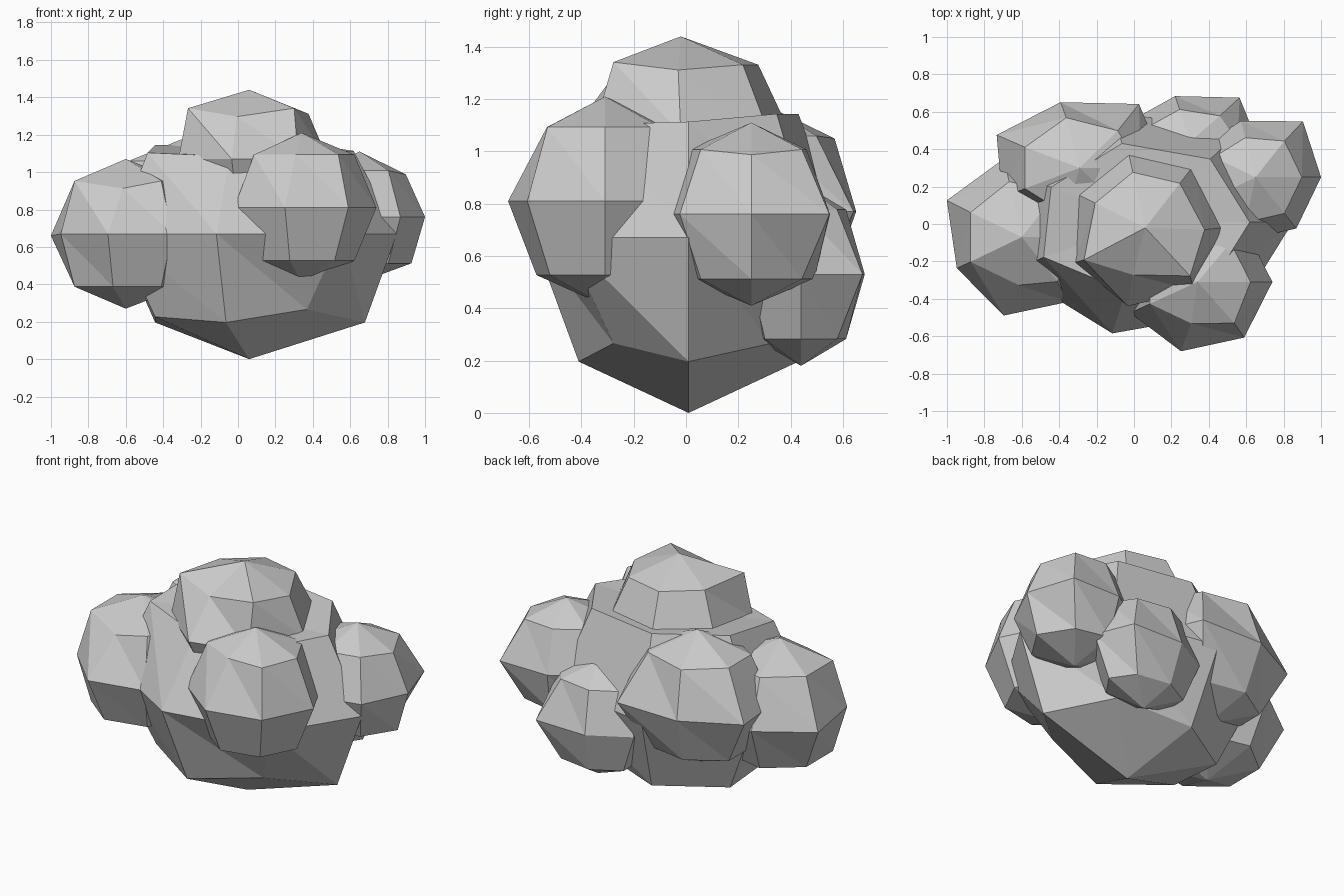
import bpy, bmesh
from math import sin, cos, pi
from mathutils import Vector

if "Cube" in bpy.data.objects:
    bpy.data.objects.remove(bpy.data.objects["Cube"])

grey = bpy.data.materials.new("pale_grey")
grey.diffuse_color = (0.6, 0.6, 0.6, 1)
grey.use_nodes = True
grey.node_tree.nodes["Principled BSDF"].inputs["Base Color"].default_value = grey.diffuse_color

SIDES, BANDS = 7, 4
LOW, MID, UP, TIP = 0, 1, 2, 3


def puff(name, centre, radii, nudges):
    """Flat-shaded seven-sided ellipsoid; nudges shift single ring corners."""
    bm = bmesh.new()

    def vert(lat, lon, shift=(0, 0, 0)):
        unit = (cos(lat) * cos(lon), cos(lat) * sin(lon), sin(lat))
        at = Vector([c + r * u for c, r, u in zip(centre, radii, unit)])
        return bm.verts.new(at + Vector(shift))

    bottom = vert(-pi / 2, 0)
    top = vert(pi / 2, 0, nudges.get((TIP, 0), (0, 0, 0)))
    rings = [[vert(-pi / 2 + pi * (b + 1) / BANDS, 2 * pi * s / SIDES,
                   nudges.get((b, s), (0, 0, 0))) for s in range(SIDES)]
             for b in range(BANDS - 1)]
    for s in range(SIDES):
        n = (s + 1) % SIDES
        bm.faces.new((bottom, rings[0][n], rings[0][s]))
        for low, high in zip(rings, rings[1:]):
            bm.faces.new((low[s], low[n], high[s]))
            bm.faces.new((low[n], high[n], high[s]))
        bm.faces.new((top, rings[-1][s], rings[-1][n]))
    bmesh.ops.recalc_face_normals(bm, faces=bm.faces)
    mesh = bpy.data.meshes.new(name)
    bm.to_mesh(mesh)
    bm.free()
    mesh.materials.append(grey)
    bpy.context.collection.objects.link(bpy.data.objects.new(name, mesh))


# Large core, sunken where the top puff sits
puff("core_puff", (0.06, 0.01, 0.67), (0.79, 0.61, 0.67), {
    (LOW, 0): (0.06, 0, 0), (LOW, 1): (-0.02, -0.02, 0.07),
    (LOW, 4): (0, 0, 0.03), (LOW, 6): (-0.04, 0.05, 0.07),
    (UP, 0): (0, 0, -0.03), (UP, 4): (-0.04, 0, -0.04),
    (UP, 5): (0.02, 0.05, -0.06), (UP, 6): (0, 0, -0.04),
    (TIP, 0): (0, 0, -0.24)})

# Smaller puffs clustered around it
puff("top_puff", (0.06, -0.02, 1.07), (0.42, 0.43, 0.37), {
    (UP, 0): (0.02, -0.01, -0.02), (UP, 4): (-0.06, -0.04, 0.01),
    (UP, 5): (0, 0.045, -0.035), (UP, 6): (0.055, -0.02, 0.01)})
puff("left_puff", (-0.60, -0.07, 0.67), (0.43, 0.43, 0.40), {
    (MID, 3): (-0.013, 0.01, -0.01), (MID, 4): (0.04, 0.02, 0),
    (MID, 6): (-0.02, -0.01, 0), (UP, 5): (0.05, 0.04, -0.04)})
puff("front_right_puff", (0.34, -0.31, 0.81), (0.40, 0.38, 0.40), {
    (UP, 5): (0.03, 0.04, 0), (UP, 6): (0.02, -0.01, 0)})
puff("right_puff", (0.65, 0.25, 0.76), (0.35, 0.35, 0.35), {
    (MID, 1): (0.035, 0.025, 0), (MID, 2): (0, -0.04, 0),
    (LOW, 0): (0.03, 0, 0), (UP, 0): (0, 0, -0.02), (UP, 2): (0, -0.03, 0)})
puff("back_left_puff", (-0.29, 0.30, 0.77), (0.46, 0.36, 0.41), {
    (MID, 1): (0.03, 0.06, 0), (MID, 3): (-0.03, 0.02, 0),
    (UP, 2): (0, 0.02, -0.01)})
puff("back_low_puff", (0.30, 0.44, 0.53), (0.36, 0.25, 0.35), {
    (MID, 1): (0.04, 0.04, 0)})
